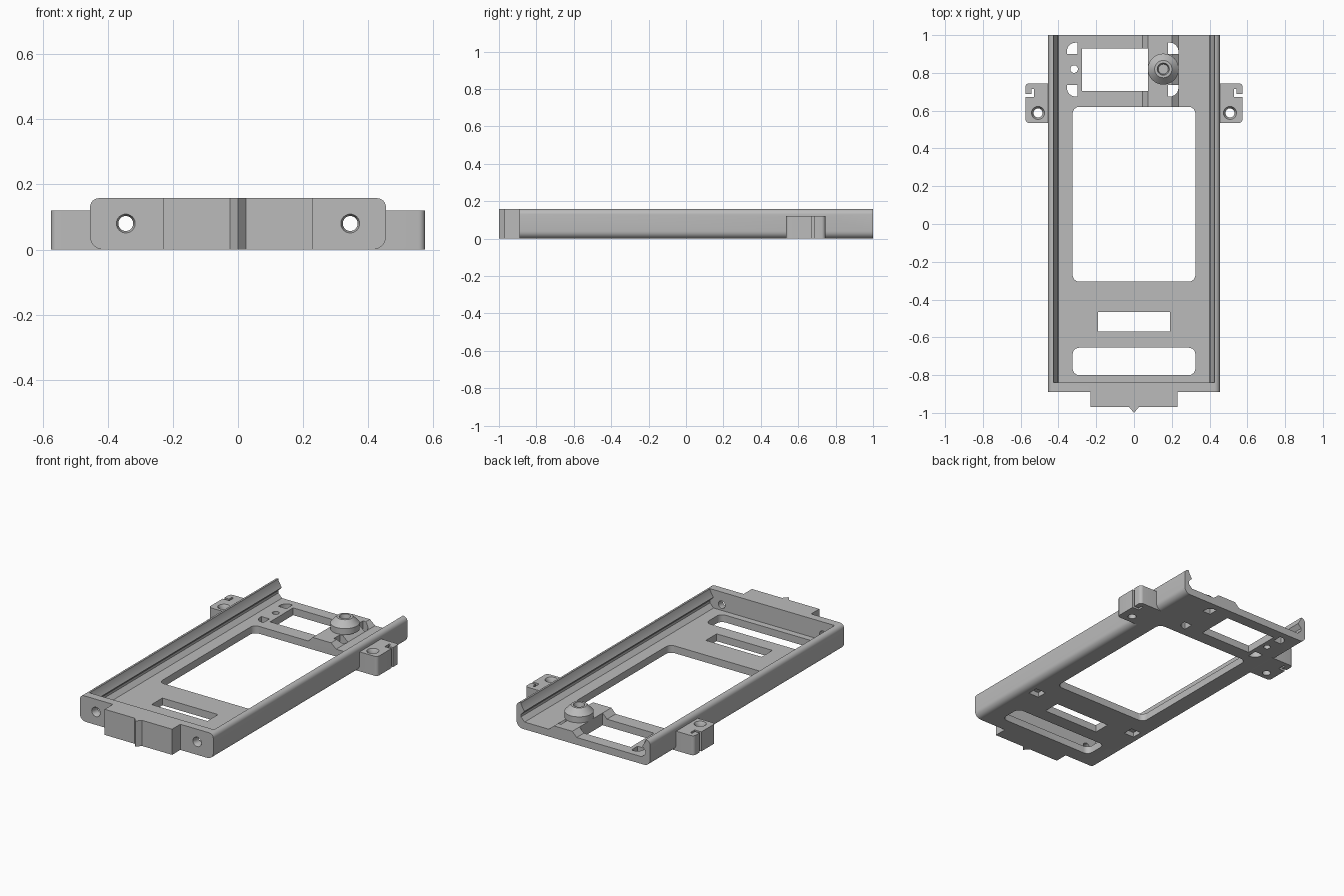
import bpy, bmesh
from math import sin, cos, pi
from mathutils import Matrix, Vector

cube = bpy.data.objects.get("Cube")
if cube:
    bpy.data.objects.remove(cube)

grey = bpy.data.materials.new("plain grey")
grey.use_nodes = True
grey.diffuse_color = (0.5, 0.5, 0.5, 1)
grey.node_tree.nodes["Principled BSDF"].inputs["Base Color"].default_value = grey.diffuse_color


def finish(bm, name):
    bmesh.ops.recalc_face_normals(bm, faces=bm.faces)
    mesh = bpy.data.meshes.new(name)
    bm.to_mesh(mesh)
    bm.free()
    mesh.materials.append(grey)
    obj = bpy.data.objects.new(name, mesh)
    bpy.context.collection.objects.link(obj)
    return obj


def prism(name, points, low, high, axis="z"):
    """Extrude an outline: xy along z, or xz along y."""
    bm = bmesh.new()
    place = (lambda p, d: (p[0], p[1], d)) if axis == "z" else (lambda p, d: (p[0], d, p[1]))
    face = bm.faces.new([bm.verts.new(place(p, low)) for p in points])
    moved = bmesh.ops.extrude_face_region(bm, geom=[face])["geom"]
    step = Vector(place((0, 0), high - low))
    bmesh.ops.translate(bm, verts=[v for v in moved if isinstance(v, bmesh.types.BMVert)], vec=step)
    return finish(bm, name)


def rounded(x0, x1, y0, y1, radii, steps=6):
    """Rectangle outline, radii from lower left anticlockwise."""
    corners = [(x0, y0, 1, 1), (x1, y0, -1, 1), (x1, y1, -1, -1), (x0, y1, 1, -1)]
    points = []
    for i, ((x, y, sx, sy), r) in enumerate(zip(corners, radii)):
        if r == 0:
            points.append((x, y))
            continue
        for k in range(steps + 1):
            a = pi + (i + k / steps) * pi / 2
            points.append((x + sx * r + r * cos(a), y + sy * r + r * sin(a)))
    return points


def cone(name, centre, r1, r2, depth, axis="z"):
    bm = bmesh.new()
    turn = Matrix.Rotation(pi / 2, 4, "X") if axis == "y" else Matrix()
    bmesh.ops.create_cone(bm, cap_ends=True, segments=32, radius1=r1, radius2=r2,
                          depth=depth, matrix=Matrix.Translation(centre) @ turn)
    return finish(bm, name)


def combine(target, tool, operation):
    mod = target.modifiers.new("join", "BOOLEAN")
    mod.operation, mod.solver, mod.object = operation, "EXACT", tool
    bpy.context.view_layer.update()
    graph = bpy.context.evaluated_depsgraph_get()
    result = bpy.data.meshes.new_from_object(target.evaluated_get(graph))
    target.modifiers.clear()
    target.data = result
    bpy.data.objects.remove(tool)


def add(tool):
    combine(tray, tool, "UNION")


def cut(tool):
    combine(tray, tool, "DIFFERENCE")


def window(x0, x1, y0, y1, radii=(0, 0, 0, 0), low=-0.1, high=0.3):
    cut(prism("cutter", rounded(x0, x1, y0, y1, radii), low, high))


def mirrored(x0, x1, side):
    return sorted((x0 * side, x1 * side))


# Tray body with rounded long edges
tray = prism("tray", rounded(-0.455, 0.455, 0, 0.158, (0.04, 0.04, 0.028, 0.028)), -0.89, 1, "y")

# Front plate with a central pointed rib
half = [(0.025, -0.97), (0.23, -0.97), (0.23, -0.86)]
add(prism("front_plate", [(-x, y) for x, y in reversed(half)] + [(0, -1)] + half, 0, 0.158))

# Side mounting ears
for side in (-1, 1):
    radii = (0, 0.02, 0.02, 0) if side > 0 else (0.02, 0, 0, 0.02)
    add(prism("ear", rounded(*mirrored(0.405, 0.575, side), 0.535, 0.745, radii), 0, 0.12))

# Inner channel with grooved side rails
FLOOR = 0.045
rail = [(0.40, FLOOR), (0.425, 0.07), (0.425, 0.085), (0.402, 0.11), (0.425, 0.15), (0.425, 0.2)]
cut(prism("channel", rail + [(-x, z) for x, z in reversed(rail)], -0.84, 1.1, "y"))

# Raised pad below the boss
add(prism("pad", [(0.045, 0.02), (0.235, 0.02), (0.235, FLOOR), (0.2, 0.075),
                  (0.075, 0.075), (0.045, FLOOR)], 0.6, 1, "y"))

# Floor openings
window(-0.325, 0.325, -0.305, 0.62, [0.035] * 4)
window(-0.19, 0.19, -0.57, -0.465)
window(-0.325, 0.325, -0.80, -0.655, [0.035] * 4)
window(-0.275, 0.075, 0.705, 0.93)

# Corner slots around the rear window
R = 0.045
window(-0.355, -0.30, 0.90, 0.96, (0, 0, 0, R))
window(-0.355, -0.30, 0.675, 0.735, (R, 0, 0, 0))
window(0.18, 0.235, 0.90, 0.96, (0, 0, R, 0))
window(0.18, 0.235, 0.675, 0.735, (0, R, 0, 0))
cut(cone("cutter", (-0.317, 0.82, 0), 0.02, 0.02, 0.3))

for side in (-1, 1):
    # Ear screw holes with countersinks
    cut(cone("cutter", (side * 0.508, 0.588, 0.06), 0.024, 0.024, 0.3))
    cut(cone("cutter", (side * 0.508, 0.588, 0.115), 0.024, 0.04, 0.03))
    # Bent slots in the ears
    window(*mirrored(0.53, 0.6, side), 0.672, 0.688)
    window(*mirrored(0.53, 0.543, side), 0.68, 0.715)
    # Front wall screw holes
    cut(cone("cutter", (side * 0.345, -0.87, 0.08), 0.023, 0.023, 0.2, "y"))
    cut(cone("cutter", (side * 0.345, -0.885, 0.08), 0.023, 0.031, 0.02, "y"))
    # Shallow pockets underneath
    window(*mirrored(0.325, 0.395, side), -0.475, -0.41, low=-0.1, high=0.03)

# Turned boss with a blind socket
profile = [(0.05, 0.05), (0.05, 0.07), (0.082, 0.075), (0.082, 0.112), (0.046, 0.15),
           (0.032, 0.15), (0.026, 0.12)]
bm = bmesh.new()
SIDES = 32
rings = [[bm.verts.new((0.155 + r * cos(2 * pi * k / SIDES), 0.82 + r * sin(2 * pi * k / SIDES), z))
          for k in range(SIDES)] for r, z in profile]
for a, b in zip(rings, rings[1:]):
    for k in range(SIDES):
        n = (k + 1) % SIDES
        bm.faces.new((a[k], a[n], b[n], b[k]))
bm.faces.new(rings[0])
bm.faces.new(rings[-1])
boss = finish(bm, "boss")

# Smooth curved faces, keep edges sharp
for obj in (tray, boss):
    bpy.ops.object.select_all(action="DESELECT")
    obj.select_set(True)
    bpy.context.view_layer.objects.active = obj
    bpy.ops.object.shade_smooth_by_angle(angle=pi / 6)
